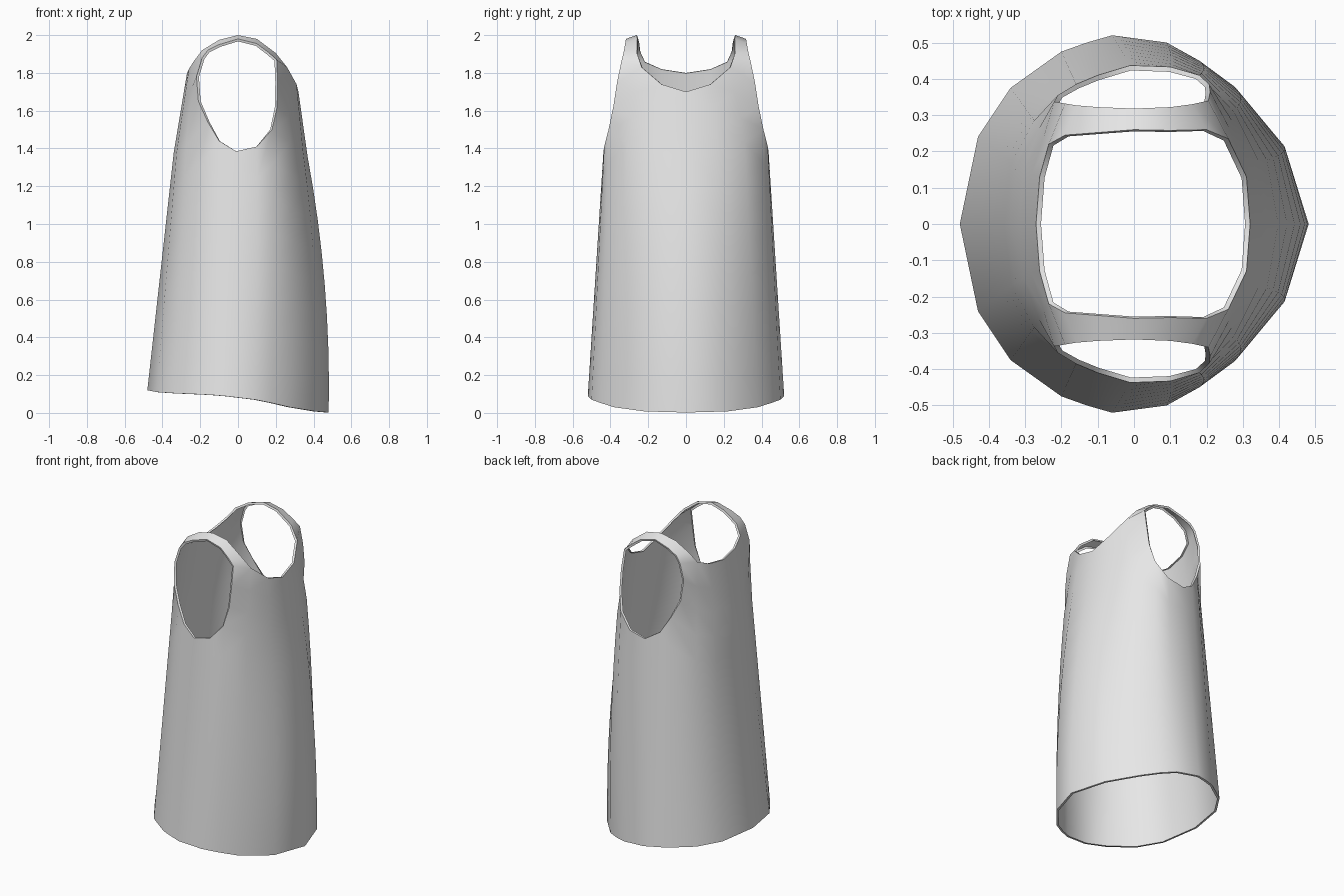
import bpy, bmesh
from mathutils import Vector as V

if "Cube" in bpy.data.objects:
    bpy.data.objects.remove(bpy.data.objects["Cube"])

# Half outline of the garment, from centre back (-x) round the side to centre front (+x)
hem = [(-.48, 0, .12), (-.43, .24, .11), (-.34, .375, .104), (-.2, .475, .098),
       (-.13, .5, .094), (-.06, .52, .088), (.09, .5, .07), (.18, .45, .052),
       (.275, .38, .03), (.41, .22, .008), (.48, 0, .002)]
chest = [(-.34, 0, 1.38), (-.325, .16, 1.38), (-.275, .285, 1.42), (-.16, .385, 1.54),
         (-.1, .41, 1.44), (-.01, .437, 1.385), (.1, .433, 1.41), (.18, .41, 1.5),
         (.275, .31, 1.43), (.345, .17, 1.38), (.368, 0, 1.36)]
# Armhole edges above the chest row, rising to the strap
arm_back = [(-.21, .355, 1.65), (-.22, .337, 1.78), (-.19, .332, 1.88)]
arm_front = [(.207, .385, 1.62), (.21, .365, 1.75), (.205, .34, 1.87)]
# Neckline points that finish the back and front panels
neck_back = [(-.27, 0, 1.8), (-.26, .13, 1.82), (-.235, .22, 1.86)]
neck_front = [(.26, .235, 1.83), (.31, .13, 1.74), (.32, 0, 1.7)]
# Shoulder strap, back to front: neck edge and armhole edge
strap_neck = [(-.19, .245, 1.92), (-.1, .252, 1.975), (0, .26, 2), (.1, .258, 1.98), (.2, .26, 1.905)]
strap_arm = [(-.16, .327, 1.92), (-.1, .322, 1.95), (0, .318, 1.98), (.1, .322, 1.955), (.16, .33, 1.91)]

bm = bmesh.new()


def row(points):
    return [bm.verts.new(p) for p in points]


def skin(lower, upper):
    for i in range(len(lower) - 1):
        bm.faces.new((lower[i], upper[i], upper[i + 1], lower[i + 1]))


# Body, flared to the hem with a fuller front
STEPS = 8
rows = []
for s in range(STEPS + 1):
    t = s / STEPS
    ring = []
    for a, b in zip(hem, chest):
        p = V(a).lerp(V(b), t)
        p.x += .14 * t * (1 - t) * max(0, a[0] / .48)
        ring.append(p)
    rows.append(row(ring))
for lo, hi in zip(rows, rows[1:]):
    skin(lo, hi)
top = rows[-1]


# Back and front panels between the armhole and the neckline
def panel(base, neck, arm, arm_last):
    below = base
    cols = base[:3] if arm_last else base[1:]
    start = [v.co.copy() for v in cols]
    for k in range(3):
        pts = [a.lerp(V(n), (k + 1) / 3) for a, n in zip(start, neck)]
        pts = pts + [V(arm[k])] if arm_last else [V(arm[k])] + pts
        above = row(pts)
        skin(below, above)
        below = above
    return below


back = panel(top[:4], neck_back, arm_back, True)
front = panel(top[7:], neck_front, arm_front, False)

# Shoulder strap joining the two panels
skin([back[3]] + row(strap_arm) + [front[0]],
     [back[2]] + row(strap_neck) + [front[1]])

mesh = bpy.data.meshes.new("vest")
bm.to_mesh(mesh)
bm.free()
vest = bpy.data.objects.new("vest", mesh)
bpy.context.collection.objects.link(vest)

cloth = bpy.data.materials.new("light grey cloth")
cloth.diffuse_color = (.8, .8, .8, 1)
cloth.use_nodes = True
cloth.node_tree.nodes["Principled BSDF"].inputs["Base Color"].default_value = cloth.diffuse_color
mesh.materials.append(cloth)

# Mirror to the other side and turn the edges in as a narrow hem
mirror = vest.modifiers.new("mirror", 'MIRROR')
mirror.use_axis = (False, True, False)
mirror.merge_threshold = .001
turned = vest.modifiers.new("turned_edge", 'SOLIDIFY')
turned.thickness = .014
turned.offset = -1
turned.use_rim_only = True

bpy.context.view_layer.objects.active = vest
vest.select_set(True)
bpy.ops.object.convert(target='MESH')
bpy.ops.object.shade_smooth_by_angle(angle=1.0)
